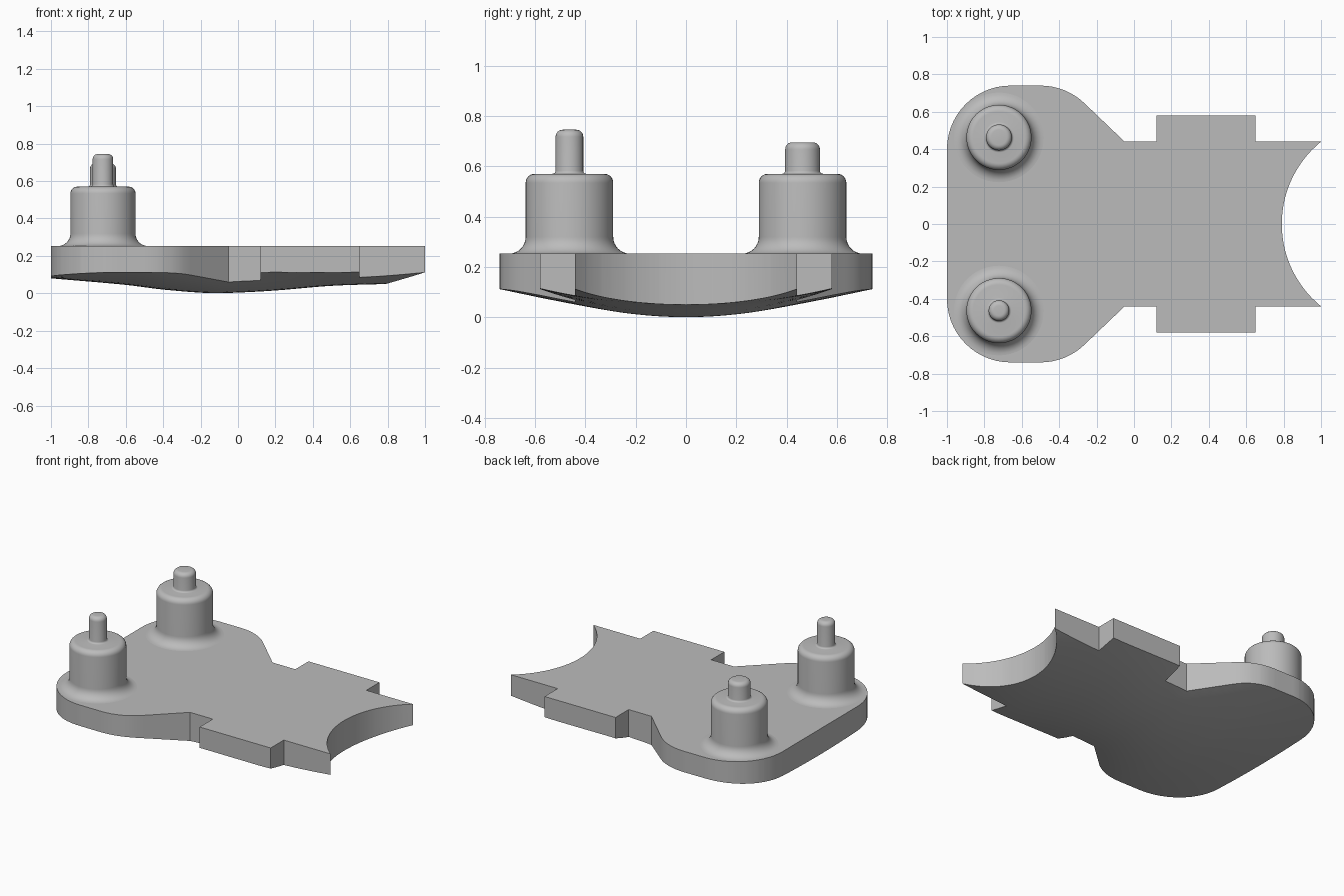
import bpy, bmesh, math
from mathutils import Vector

if "Cube" in bpy.data.objects:
    bpy.data.objects.remove(bpy.data.objects["Cube"])

grey = bpy.data.materials.new("light grey")
grey.diffuse_color = (0.5, 0.5, 0.5, 1)
grey.use_nodes = True
grey.node_tree.nodes["Principled BSDF"].inputs["Base Color"].default_value = grey.diffuse_color
TOP = 0.253


def lerp_table(table, x):
    """Smooth interpolation through (x, value) pairs (Catmull-Rom style)."""
    n = len(table)
    x = min(max(x, table[0][0]), table[-1][0])
    i = max(k for k in range(n - 1) if table[k][0] <= x)

    def slope(k):
        a, b = table[max(k - 1, 0)], table[min(k + 1, n - 1)]
        return (b[1] - a[1]) / (b[0] - a[0])
    (x0, v0), (x1, v1) = table[i], table[i + 1]
    h = x1 - x0
    t = (x - x0) / h
    return ((2*t**3 - 3*t**2 + 1) * v0 + (t**3 - 2*t**2 + t) * h * slope(i)
            + (3*t**2 - 2*t**3) * v1 + (t**3 - t**2) * h * slope(i + 1))


def arc(cx, cy, r, a0, a1, n):
    return [(cx + r * math.cos(math.radians(a0 + (a1 - a0) * k / n)),
             cy + r * math.sin(math.radians(a0 + (a1 - a0) * k / n)))
            for k in range(n + 1)]


def finish(name, bm, angle):
    bmesh.ops.recalc_face_normals(bm, faces=bm.faces)
    me = bpy.data.meshes.new(name)
    bm.to_mesh(me)
    bm.free()
    me.materials.append(grey)
    ob = bpy.data.objects.new(name, me)
    bpy.context.collection.objects.link(ob)
    bpy.ops.object.select_all(action='DESELECT')
    ob.select_set(True)
    bpy.context.view_layer.objects.active = ob
    bpy.ops.object.shade_smooth_by_angle(angle=math.radians(angle))
    return ob


# Belly height along the centre line, and half width at which it reaches EDGE
BELLY = [(-1, .08), (-.6, .045), (-.4, .02), (-.15, .001), (0, .004),
         (.2, .015), (.5, .04), (.8, .05), (1, .055)]
WIDTH = [(-1, .74), (-.7, .74), (-.4, .73), (-.05, .605), (.12, .58),
         (.4, .58), (.65, .57), (1, .44)]
EDGE = 0.112


def belly(x, y):
    b = lerp_table(BELLY, x)
    return b + (EDGE - b) * min(abs(y) / lerp_table(WIDTH, x), 1.02) ** 2


# Base plate: mirrored outline, flat top and curved belly
half = arc(-.66, .40, .34, 180, 90, 14) + arc(-.5, .40, .34, 90, 45, 8)
half += [(-.05, .44), (.12, .44), (.12, .58), (.65, .58), (.65, .44)]
R = .566
a = math.degrees(math.asin(.44 / R))
cut = arc(1.0 + R * math.cos(math.radians(a)), 0, R, 180 - a, 180, 14)
half += cut
outline = half + [(x, -y) for x, y in reversed(half[:-1])]

bm = bmesh.new()
face = bm.faces.new([bm.verts.new((x, y, 0)) for x, y in outline])
res = bmesh.ops.extrude_face_region(bm, geom=[face], use_keep_orig=True)
for v in res["geom"]:
    if isinstance(v, bmesh.types.BMVert):
        v.co.z = TOP
for axis, count, span in ((0, 40, 1.0), (1, 30, .74)):
    for k in range(1, count):
        co, no = Vector(), Vector()
        co[axis] = -span + 2 * span * k / count + .0007
        no[axis] = 1
        bmesh.ops.bisect_plane(bm, geom=bm.verts[:] + bm.edges[:] + bm.faces[:],
                               dist=1e-5, plane_co=co, plane_no=no)
for v in bm.verts:
    if v.co.z < TOP / 2:
        v.co.z = belly(v.co.x, v.co.y)
# Flat faces on top merge back into one; belly is triangulated
bmesh.ops.triangulate(bm, faces=[f for f in bm.faces
                                 if all(v.co.z < TOP - .01 for v in f.verts)])
finish("base_plate", bm, 30)


def post(name, y, pin_r, pin_top):
    """Lathed post: flared foot, rounded shoulder and a rounded pin."""
    body, shoulder, foot, rnd, root = .174, .57, .066, .036, .012
    prof = [(body + foot, TOP - .01)]
    prof += arc(body + foot, TOP + foot, foot, 270, 180, 8)
    prof += arc(body - rnd, shoulder - rnd, rnd, 0, 90, 7)
    prof += arc(pin_r + root, shoulder + root, root, 270, 180, 4)
    prof += arc(pin_r - .028, pin_top - .028, .028, 0, 90, 6)
    prof += [(0, pin_top)]
    bm = bmesh.new()
    vs = [bm.verts.new((r, 0, z)) for r, z in prof]
    edges = [bm.edges.new(p) for p in zip(vs, vs[1:])]
    bmesh.ops.spin(bm, geom=vs + edges, axis=(0, 0, 1), cent=(0, 0, 0),
                   angle=math.tau, steps=48, use_merge=True)
    bmesh.ops.remove_doubles(bm, verts=bm.verts, dist=1e-5)
    ob = finish(name, bm, 40)
    ob.location = (-.722, y, 0)


post("front_post", -.463, .055, .745)
post("back_post", .463, .069, .695)
